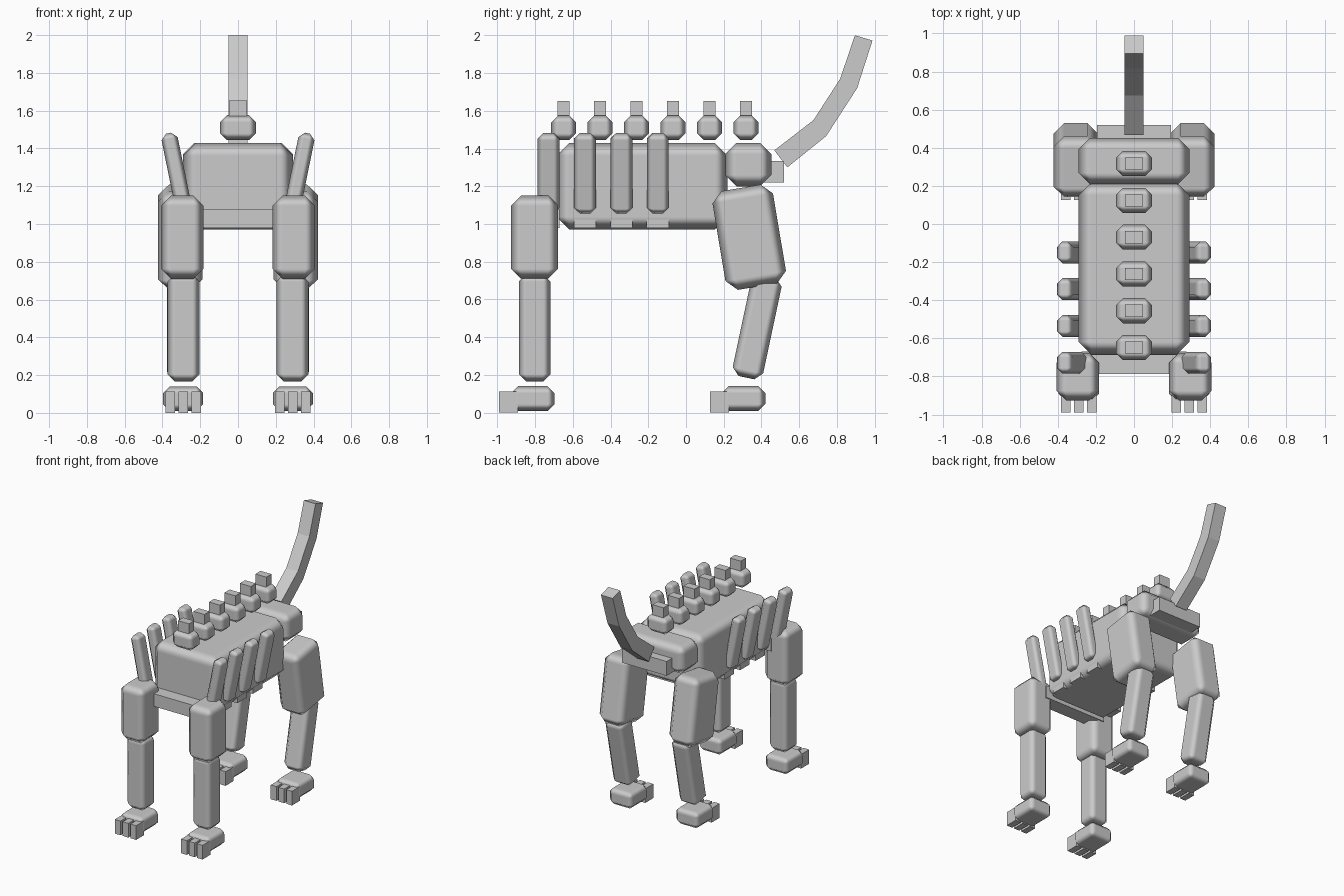
import bpy, bmesh, math
from mathutils import Matrix

if "Cube" in bpy.data.objects:
    bpy.data.objects.remove(bpy.data.objects["Cube"])

grey = bpy.data.materials.new("bone_grey")
grey.diffuse_color = (0.6, 0.6, 0.6, 1)
grey.use_nodes = True
grey.node_tree.nodes["Principled BSDF"].inputs["Base Color"].default_value = grey.diffuse_color


def finish(name, bm, bevel=0.0):
    bmesh.ops.recalc_face_normals(bm, faces=bm.faces)
    me = bpy.data.meshes.new(name)
    bm.to_mesh(me)
    bm.free()
    me.materials.append(grey)
    ob = bpy.data.objects.new(name, me)
    bpy.context.collection.objects.link(ob)
    if bevel:
        for p in me.polygons:
            p.use_smooth = True
        m = ob.modifiers.new("Bevel", 'BEVEL')
        m.width = bevel
        m.segments = 1
        m.limit_method = 'NONE'
        m.harden_normals = True
    return ob


def block(name, center, size, bevel=0.0, axis='X', tilt=0.0):
    """Box of a given size, tilted in degrees and optionally chamfered."""
    bm = bmesh.new()
    bmesh.ops.create_cube(bm, size=1)
    mat = Matrix.Rotation(math.radians(tilt), 4, axis) @ Matrix.Diagonal((*size, 1))
    bmesh.ops.transform(bm, matrix=Matrix.Translation(center) @ mat, verts=bm.verts)
    return finish(name, bm, bevel)


# Trunk
block("torso", (0, -0.233, 1.2), (0.58, 0.906, 0.46), 0.068)
block("pelvis", (0, 0.33, 1.315), (0.58, 0.245, 0.23), 0.06)
block("tail_base", (0, 0.41, 1.277), (0.39, 0.22, 0.113))

# Spine knobs, each with a small square spike
for i in range(6):
    y = -0.648 + 0.193 * i
    block(f"vertebra_{i}", (0, y, 1.51), (0.19, 0.132, 0.132), 0.037)
    block(f"spine_spike_{i}", (0, y, 1.6), (0.095, 0.064, 0.105))

# Rib pairs and the cross bars beneath them
for i in range(4):
    y = -0.728 + 0.193 * i
    block(f"rib_bar_{i}", (0, y, 1.03), (0.55, 0.118, 0.1))
    for s, side in ((-1, "left"), (1, "right")):
        block(f"rib_{side}_{i}", (s * 0.325, y, 1.27), (0.087, 0.115, 0.43),
              0.03, 'Y', s * 11.5)

# Legs and feet
for s, side in ((-1, "left"), (1, "right")):
    block(f"front_thigh_{side}", (s * 0.295, -0.802, 0.93), (0.225, 0.25, 0.44), 0.053)
    block(f"front_shin_{side}", (s * 0.288, -0.802, 0.45), (0.17, 0.168, 0.57), 0.04)
    block(f"hind_thigh_{side}", (s * 0.305, 0.335, 0.93), (0.235, 0.325, 0.53),
          0.057, 'X', 9.5)
    block(f"hind_shin_{side}", (s * 0.29, 0.377, 0.455), (0.17, 0.165, 0.55),
          0.04, 'X', -12)
    for end, y in (("front", -0.812), ("hind", 0.305)):
        block(f"{end}_foot_{side}", (s * 0.29, y, 0.075), (0.212, 0.23, 0.132), 0.037)
        for t in (-1, 0, 1):
            block(f"{end}_toe_{side}_{t + 1}",
                  (s * 0.29 + t * 0.068, y - 0.128, 0.056), (0.05, 0.1, 0.112))

# Curved tail: side profile bands extruded across x
upper = [(0.468, 1.39), (0.675, 1.55), (0.817, 1.77), (0.895, 2.0)]
lower = [(0.537, 1.30), (0.743, 1.466), (0.907, 1.72), (0.988, 1.972)]
bm = bmesh.new()
rings = [[bm.verts.new((x, *p)) for x, p in
          ((-0.051, u), (0.051, u), (0.051, l), (-0.051, l))]
         for u, l in zip(upper, lower)]
for a, b in zip(rings, rings[1:]):
    for k in range(4):
        n = (k + 1) % 4
        bm.faces.new((a[k], a[n], b[n], b[k]))
bm.faces.new(rings[0])
bm.faces.new(rings[-1])
finish("tail", bm)
